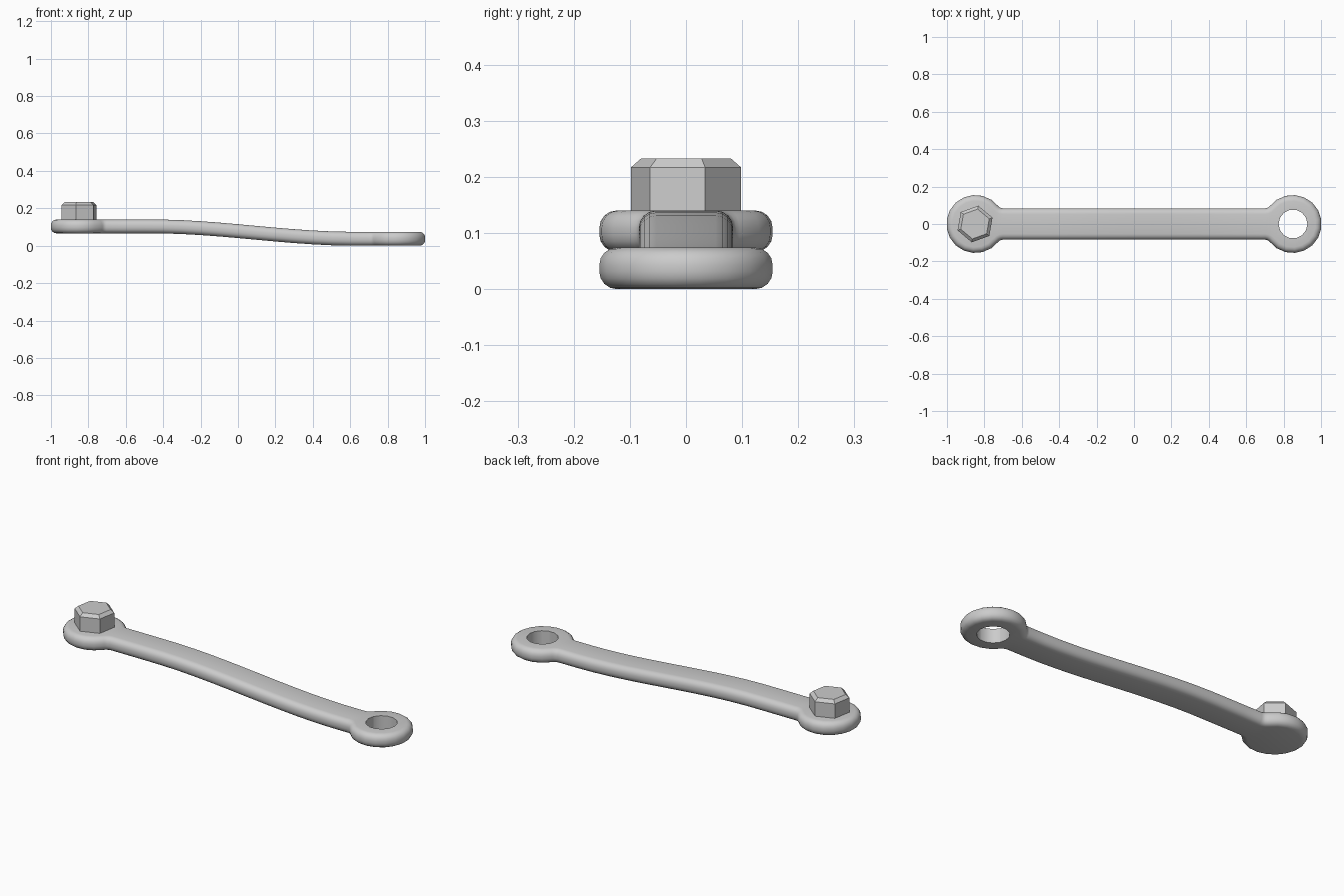
import bpy, bmesh
from math import pi, sin, cos, atan2, sqrt, radians

if "Cube" in bpy.data.objects:
    bpy.data.objects.remove(bpy.data.objects["Cube"])

R, W, F, CX = 0.155, 0.084, 0.03, 0.848   # end radius, arm half width, neck fillet, end centre
T, EDGE, RISE = 0.074, 0.031, 0.066       # thickness, edge rounding, offset between ends


def half_outline(d):
    """Upper half of the outline inset by d, from right tip to left tip."""
    dx = sqrt((R + F) ** 2 - (W + F) ** 2)
    phi = atan2(W + F, -dx)
    pts = [(CX + (R - d) * cos(phi * (i + .5) / 7.5), (R - d) * sin(phi * (i + .5) / 7.5))
           for i in range(8)]
    fx, fy = CX - dx, W + F
    a0, a1 = phi - pi, -pi / 2
    for i in range(1, 4):
        a = a0 + (a1 - a0) * i / 3
        pts.append((fx + (F + d) * cos(a), fy + (F + d) * sin(a)))
    pts += [(0.6 - 0.1 * i, W - d) for i in range(7)]
    return pts + [(-x, y) for x, y in reversed(pts[:-1])]


def bend(x):
    t = min(1, max(0, (x + 0.45) / 1.07))
    return RISE * (1 - t * t * (3 - 2 * t))


def finish(name, bm):
    bmesh.ops.recalc_face_normals(bm, faces=bm.faces)
    me = bpy.data.meshes.new(name)
    bm.to_mesh(me)
    bm.free()
    ob = bpy.data.objects.new(name, me)
    bpy.context.collection.objects.link(ob)
    return ob


def prism(name, n, rings, x, rot=0):
    """Capped prism through (radius, z) rings."""
    bm = bmesh.new()
    loops = [[bm.verts.new((x + r * cos(rot + 2 * pi * i / n), r * sin(rot + 2 * pi * i / n), z))
              for i in range(n)] for r, z in rings]
    for a, b in zip(loops, loops[1:]):
        for i in range(n):
            j = (i + 1) % n
            bm.faces.new((a[i], a[j], b[j], b[i]))
    bm.faces.new(loops[0])
    bm.faces.new(loops[-1])
    return finish(name, bm)


# crank arm: outline lofted through a rounded edge profile, then bent along x
arc = [(EDGE * (1 - sin(a)), EDGE * (1 - cos(a))) for a in (pi / 2 * i / 4 for i in range(5))]
profile = arc + [(d, T - z) for d, z in reversed(arc)]
bm = bmesh.new()
loops = []
for d, z in profile:
    up = half_outline(d)
    full = up + [(x, -y) for x, y in reversed(up)]
    loops.append([bm.verts.new((x, y, z + bend(x))) for x, y in full])
n = len(loops[0])
for a, b in zip(loops, loops[1:]):
    for i in range(n):
        j = (i + 1) % n
        bm.faces.new((a[i], a[j], b[j], b[i]))
for cap in (loops[0], loops[-1]):
    for i in range(n // 2 - 1):
        bm.faces.new((cap[i], cap[i + 1], cap[n - 2 - i], cap[n - 1 - i]))
arm = finish("crank_arm", bm)

# through hole in the lower end
cutter = prism("hole_cutter", 14, [(0.077, -0.1), (0.077, 0.2)], 0.85)
cutter.hide_render = True
cutter.hide_set(True)
mod = arm.modifiers.new("hole", 'BOOLEAN')
mod.operation = 'DIFFERENCE'
mod.solver = 'EXACT'
mod.object = cutter
bpy.context.view_layer.objects.active = arm
arm.select_set(True)
bpy.ops.object.modifier_apply(modifier="hole")
bpy.data.objects.remove(cutter)
bpy.ops.object.shade_smooth_by_angle(angle=radians(35))

# hex bolt head with chamfered top
prism("hex_bolt_head", 6, [(0.0995, 0.13), (0.0995, 0.217), (0.081, 0.233)], -0.85, radians(20))
